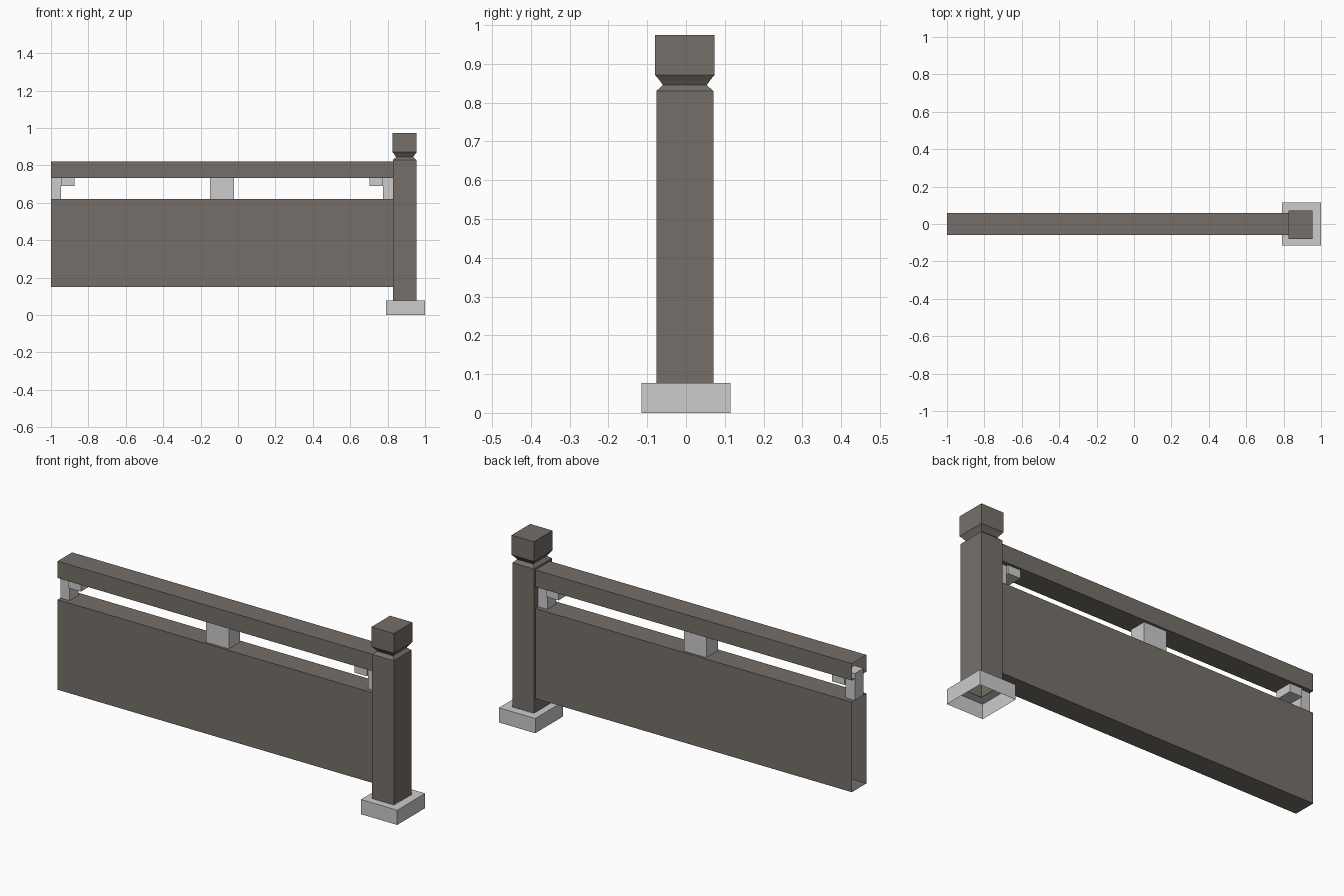
import bpy, bmesh

if "Cube" in bpy.data.objects:
    bpy.data.objects.remove(bpy.data.objects["Cube"])


def material(name, rgb):
    m = bpy.data.materials.new(name)
    m.diffuse_color = (*rgb, 1.0)
    m.use_nodes = True
    m.node_tree.nodes["Principled BSDF"].inputs["Base Color"].default_value = m.diffuse_color
    return m


BROWN = material("weathered_brown", (0.18, 0.159, 0.142))
GREY = material("light_grey", (0.604, 0.604, 0.604))


def finish(name, bm, mat):
    me = bpy.data.meshes.new(name)
    bm.to_mesh(me)
    bm.free()
    me.materials.append(mat)
    ob = bpy.data.objects.new(name, me)
    bpy.context.collection.objects.link(ob)
    return ob


def block(name, x0, x1, half_y, z0, z1, mat, open_ends=False):
    """Box between the limits; open_ends leaves out both x end faces."""
    bm = bmesh.new()
    bmesh.ops.create_cube(bm, size=1)
    for v in bm.verts:
        v.co.x = x1 if v.co.x > 0 else x0
        v.co.y = half_y if v.co.y > 0 else -half_y
        v.co.z = z1 if v.co.z > 0 else z0
    bm.normal_update()
    if open_ends:
        ends = [f for f in bm.faces if abs(f.normal.x) > 0.9]
        bmesh.ops.delete(bm, geom=ends, context='FACES_ONLY')
    return finish(name, bm, mat)


def square_loft(name, cx, cy, rings, mat, cap_top):
    """Loft rectangles given as (half_x, half_y, z); the bottom stays open."""
    bm = bmesh.new()
    loops = [[bm.verts.new((cx + sx * hx, cy + sy * hy, z))
              for sx, sy in ((-1, -1), (1, -1), (1, 1), (-1, 1))]
             for hx, hy, z in rings]
    for a, b in zip(loops, loops[1:]):
        for i in range(4):
            j = (i + 1) % 4
            bm.faces.new((a[i], a[j], b[j], b[i]))
    if cap_top:
        bm.faces.new(loops[-1])
    return finish(name, bm, mat)


LEFT, RIGHT = -1.0, 0.829
MID = (LEFT + RIGHT) / 2

# Hollow panel and handrail
block("wall_panel", LEFT, RIGHT, 0.06, 0.15, 0.62, BROWN, open_ends=True)
block("handrail", LEFT, RIGHT, 0.06, 0.733, 0.821, BROWN, open_ends=True)

# Supports between the panel and the rail, mirrored about the middle
block("centre_support", MID - 0.065, MID + 0.065, 0.047, 0.62, 0.733, GREY)
for side, label in ((-1, "left"), (1, "right")):
    def span(a, b):
        return sorted((MID + side * a, MID + side * b))
    half = (RIGHT - LEFT) / 2
    block(label + "_end_support", *span(half, half - 0.053), 0.036, 0.62, 0.76, GREY)
    block(label + "_corbel", *span(half - 0.053, half - 0.125), 0.046, 0.69, 0.733, GREY)

# Newel post with a pinched neck and square cap
square_loft("newel_post", 0.891, -0.003, [
    (0.0625, 0.0735, 0.077),
    (0.0625, 0.0735, 0.83),
    (0.0455, 0.0565, 0.845),
    (0.0545, 0.0655, 0.858),
    (0.0645, 0.0765, 0.871),
    (0.0645, 0.0765, 0.974)], BROWN, True)

# Plinth, open underneath, with a hole where the post enters
square_loft("post_base", 0.895, 0.0, [
    (0.105, 0.115, 0.0),
    (0.105, 0.115, 0.077),
    (0.060, 0.071, 0.077)], GREY, False)
